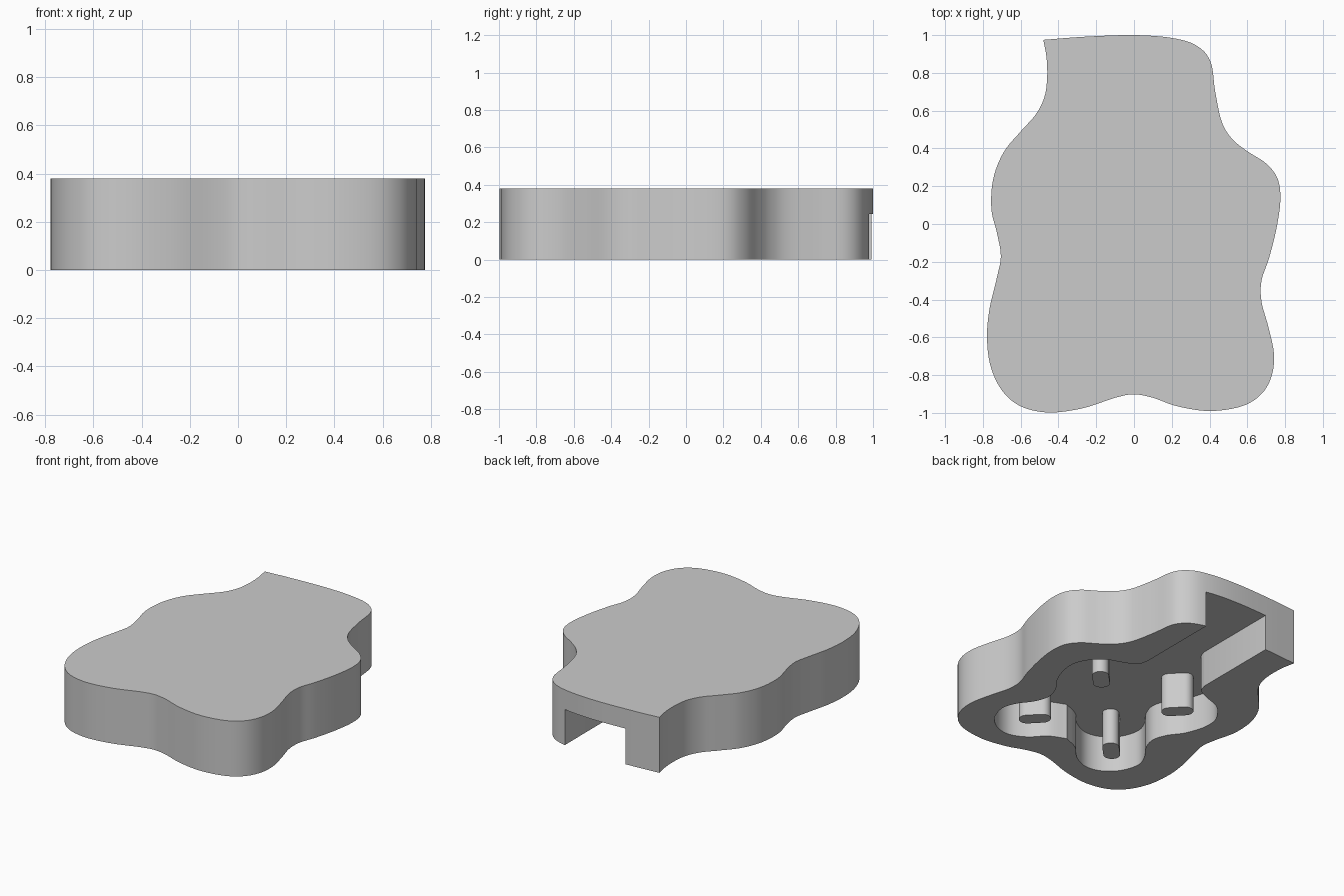
import bpy
import bmesh
import math
from mathutils import Vector

if "Cube" in bpy.data.objects:
    bpy.data.objects.remove(bpy.data.objects["Cube"], do_unlink=True)

HEIGHT = 0.38
CEILING = 0.245

# Material
grey = bpy.data.materials.new("plain grey")
grey.use_nodes = True
grey.diffuse_color = (0.6, 0.6, 0.6, 1)
grey.node_tree.nodes["Principled BSDF"].inputs["Base Color"].default_value = grey.diffuse_color


def smooth_path(points, steps=6):
    """Return an open Catmull-Rom path through the points."""
    pts = [Vector(p) for p in points]
    pts = [2 * pts[0] - pts[1]] + pts + [2 * pts[-1] - pts[-2]]
    path = []
    for a, b, c, d in zip(pts, pts[1:], pts[2:], pts[3:]):
        for i in range(steps):
            t = i / steps
            path.append(0.5 * (2 * b + (c - a) * t + (2 * a - 5 * b + 4 * c - d) * t ** 2
                               + (3 * b - a - 3 * c + d) * t ** 3))
    path.append(pts[-2])
    return path


def extrude_profile(name, profile, bottom, top):
    """Make a prism from a flat outline and shade its walls smooth."""
    bm = bmesh.new()
    base = bm.faces.new([bm.verts.new((p[0], p[1], bottom)) for p in profile])
    walls = bmesh.ops.extrude_face_region(bm, geom=[base])
    raised = [v for v in walls["geom"] if isinstance(v, bmesh.types.BMVert)]
    bmesh.ops.translate(bm, verts=raised, vec=(0, 0, top - bottom))
    bmesh.ops.recalc_face_normals(bm, faces=bm.faces)
    mesh = bpy.data.meshes.new(name)
    bm.to_mesh(mesh)
    bm.free()
    mesh.materials.append(grey)
    obj = bpy.data.objects.new(name, mesh)
    bpy.context.collection.objects.link(obj)
    return obj


def select_only(obj):
    bpy.ops.object.select_all(action='DESELECT')
    obj.select_set(True)
    bpy.context.view_layer.objects.active = obj


def smooth_walls(obj):
    select_only(obj)
    bpy.ops.object.shade_smooth_by_angle(angle=math.radians(35))


# Wavy outer outline, clockwise from the sharp back corner
outline = smooth_path([
    (-.48, .975), (-.25, .992), (0, 1), (.2, .985), (.33, .945), (.405, .86),
    (.43, .7), (.465, .54), (.52, .45), (.6, .385), (.7, .32), (.76, .24),
    (.775, .13), (.755, -.02), (.715, -.18), (.675, -.3), (.675, -.41),
    (.71, -.54), (.74, -.68), (.73, -.8), (.675, -.9), (.57, -.965),
    (.4, -.99), (.23, -.965), (.1, -.92), (0, -.902), (-.1, -.92),
    (-.27, -.975), (-.45, -.998), (-.6, -.965), (-.7, -.88), (-.76, -.75),
    (-.778, -.6), (-.765, -.45), (-.725, -.28), (-.705, -.17), (-.725, -.05),
    (-.755, .08), (-.745, .24), (-.69, .38), (-.6, .49), (-.52, .58),
    (-.475, .67), (-.46, .77), (-.463, .88), (-.48, .975)])
body = extrude_profile("body", outline[:-1], 0, HEIGHT)

# Four-lobed hollow with a channel out of the back, mirrored across x
half = smooth_path([
    (.235, .4), (.26, .34), (.34, .3), (.46, .25), (.55, .14), (.565, .02),
    (.52, -.12), (.45, -.22), (.42, -.32), (.45, -.42), (.52, -.52),
    (.55, -.62), (.51, -.74), (.42, -.82), (.31, -.84), (.2, -.79),
    (.11, -.7), (0, -.65)])
half.insert(0, Vector((.235, 1.2)))
mirrored = [Vector((-p.x, p.y)) for p in reversed(half[:-1])]
cutter = extrude_profile("hollow_cutter", half + mirrored, -0.2, CEILING)
cutter.hide_render = True

cut = body.modifiers.new("hollow", 'BOOLEAN')
cut.operation = 'DIFFERENCE'
cut.solver = 'EXACT'
cut.object = cutter
select_only(body)
bpy.ops.object.modifier_apply(modifier=cut.name)
bpy.data.objects.remove(cutter, do_unlink=True)
smooth_walls(body)


def slot(center, angle, length, radius, steps=12):
    """Return a rounded slot outline turned by the angle."""
    profile = []
    for end in (0, 1):
        turn = angle + end * math.pi
        tip = Vector((math.cos(turn), math.sin(turn))) * (length / 2 - radius)
        for i in range(steps + 1):
            a = turn - math.pi / 2 + math.pi * i / steps
            profile.append(center + tip + radius * Vector((math.cos(a), math.sin(a))))
    return profile


# Oval pegs, one in each lobe, pointing away from the middle
middle = Vector((0, -.27))
for row, y in (("back", .05), ("front", -.59)):
    for side, x in (("left", .31), ("right", -.31)):
        center = Vector((x, y))
        out = center - middle
        peg = extrude_profile(f"{row}_{side}_peg",
                              slot(center, math.atan2(out.y, out.x), .2, .052),
                              0, CEILING + .01)
        smooth_walls(peg)
